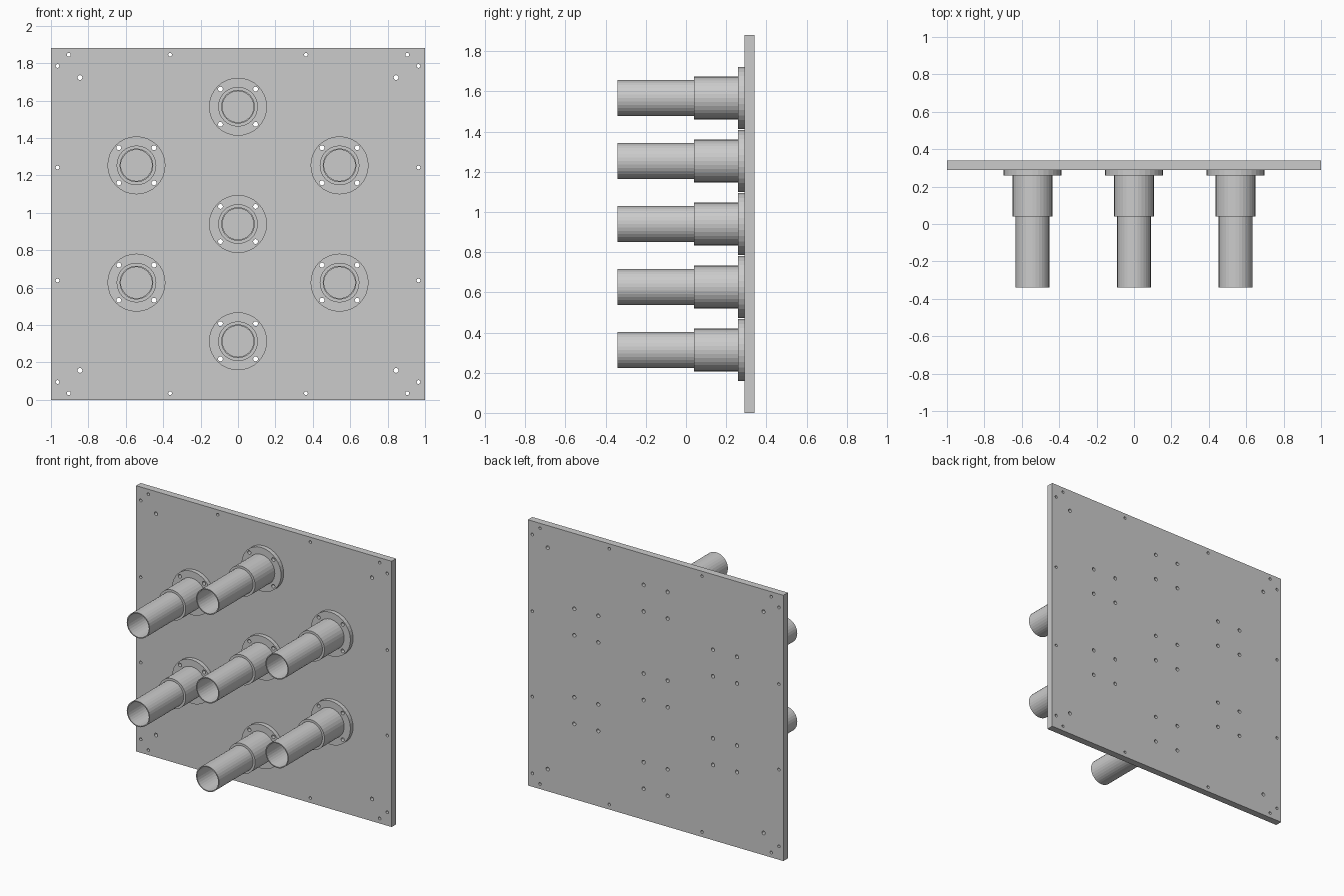
import bpy, bmesh, math
from mathutils import Matrix, Vector

old = bpy.data.objects.get("Cube")
if old:
    bpy.data.objects.remove(old, do_unlink=True)

SIDES = 32
HEIGHT = 1.88
MID = HEIGHT / 2
PLATE_FRONT, PLATE_BACK = 0.29, 0.34
FLANGE_FRONT, SLEEVE_FRONT, TUBE_FRONT = 0.26, 0.04, -0.34
SMALL, LARGE = 0.01, 0.013


def add_object(name, bm):
    bmesh.ops.recalc_face_normals(bm, faces=bm.faces)
    mesh = bpy.data.meshes.new(name)
    bm.to_mesh(mesh)
    bm.free()
    obj = bpy.data.objects.new(name, mesh)
    bpy.context.collection.objects.link(obj)
    return obj


def ring(name, outer, inner, front, back):
    """Hollow cylinder along y, spun from a rectangular section."""
    bm = bmesh.new()
    section = [(outer, front), (outer, back), (inner, back), (inner, front)]
    verts = [bm.verts.new((r, y, 0)) for r, y in section]
    edges = [bm.edges.new((verts[i - 1], verts[i])) for i in range(len(verts))]
    bmesh.ops.spin(bm, geom=verts + edges, cent=(0, 0, 0), axis=(0, 1, 0),
                   angle=math.tau, steps=SIDES)
    bmesh.ops.remove_doubles(bm, verts=bm.verts, dist=0.0001)
    return add_object(name, bm)


def drill(obj, holes):
    """Cut round holes along y, each given as (x, z, radius)."""
    bm = bmesh.new()
    turn = Matrix.Rotation(math.pi / 2, 4, 'X')
    for x, z, radius in holes:
        place = Matrix.Translation((x, PLATE_FRONT, z)) @ turn
        bmesh.ops.create_cone(bm, cap_ends=True, segments=16, radius1=radius,
                              radius2=radius, depth=0.4, matrix=place)
    cutter = add_object("hole_cutter", bm)
    cutter.hide_render = True
    mod = obj.modifiers.new("holes", 'BOOLEAN')
    mod.operation = 'DIFFERENCE'
    mod.solver = 'EXACT'
    mod.object = cutter
    bpy.context.view_layer.objects.active = obj
    bpy.ops.object.modifier_apply(modifier=mod.name)
    bpy.data.objects.remove(cutter, do_unlink=True)


# Port centres in a hexagon around a middle port
pitch = 0.627
ports = [(0, MID)]
for i in range(6):
    a = math.radians(30 + 60 * i)
    ports.append((pitch * math.cos(a), MID + pitch * math.sin(a)))
bolts = [(sx * 0.094, sz * 0.094) for sx in (-1, 1) for sz in (-1, 1)]

# Back plate with bolt, corner and edge holes
bm = bmesh.new()
bmesh.ops.create_cube(bm, size=1)
bmesh.ops.scale(bm, vec=(2, PLATE_BACK - PLATE_FRONT, HEIGHT), verts=bm.verts)
bmesh.ops.translate(bm, vec=(0, (PLATE_FRONT + PLATE_BACK) / 2, MID), verts=bm.verts)
plate = add_object("back_plate", bm)

holes = [(px + bx, pz + bz, LARGE) for px, pz in ports for bx, bz in bolts]
for sx in (-1, 1):
    for sz in (-1, 1):
        holes.append((sx * 0.845, MID + sz * 0.783, LARGE))
        for x, z in [(0.905, 0.905), (0.363, 0.905), (0.965, 0.845), (0.965, 0.302)]:
            holes.append((sx * x, MID + sz * z, SMALL))
drill(plate, holes)

# One port: bolted flange, sleeve and long open tube
flange = ring("flange", 0.155, 0.09, FLANGE_FRONT, PLATE_FRONT)
drill(flange, [(x, z, LARGE) for x, z in bolts])
sleeve = ring("sleeve", 0.106, 0.09, SLEEVE_FRONT, FLANGE_FRONT)
tube = ring("tube", 0.09, 0.083, TUBE_FRONT, PLATE_FRONT)

# Repeat the port at every centre, sharing the meshes
for part in (flange, sleeve, tube):
    base = part.name
    for i, (x, z) in enumerate(ports):
        obj = part if i == 0 else part.copy()
        if i:
            bpy.context.collection.objects.link(obj)
        obj.name = f"{base}_{i + 1}"
        obj.location = Vector((x, 0, z))
